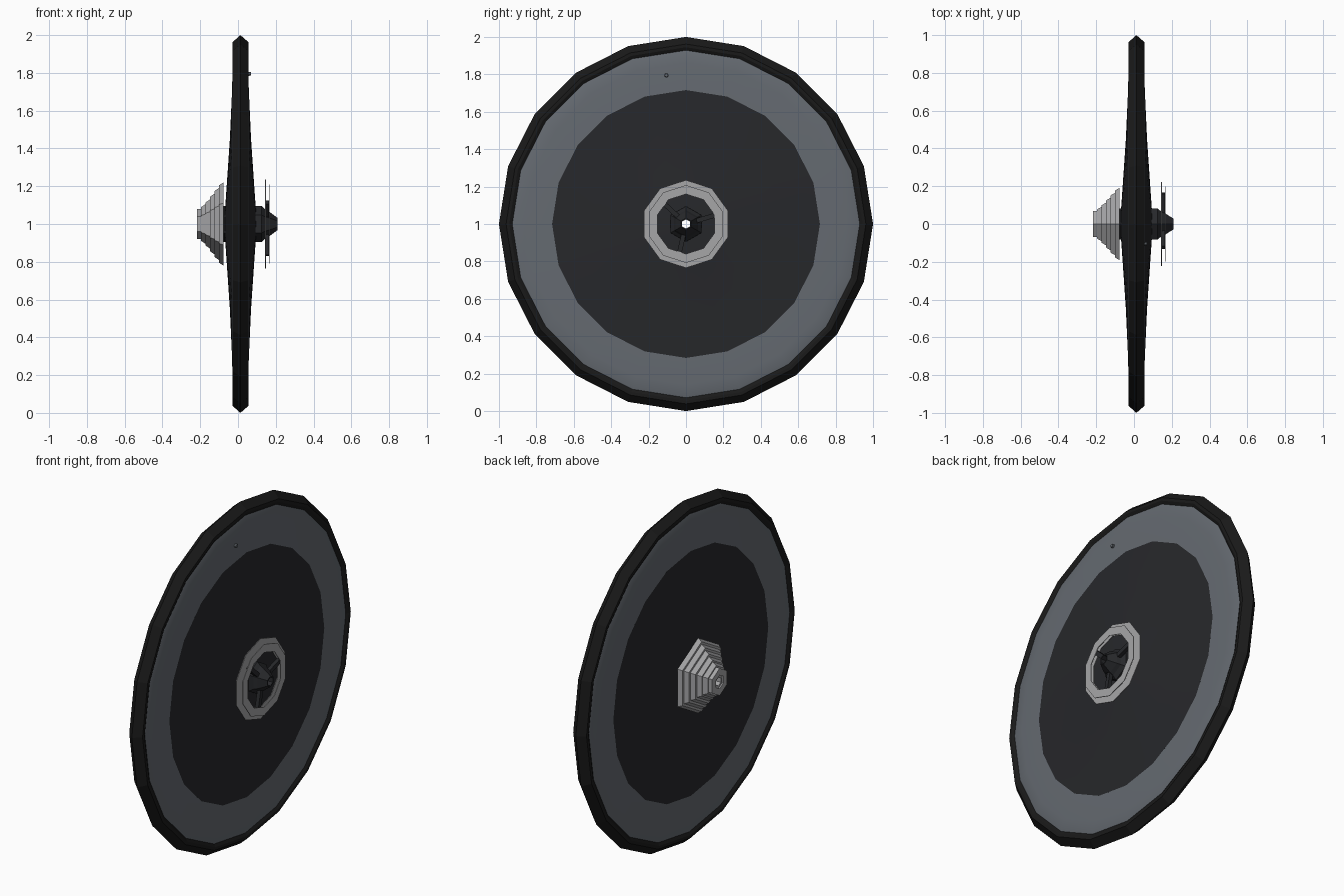
import bpy, bmesh, math
from mathutils import Matrix

if "Cube" in bpy.data.objects:
    bpy.data.objects.remove(bpy.data.objects["Cube"])

CX = 0.013          # wheel mid-plane


def mat(name, rgb):
    m = bpy.data.materials.new(name)
    m.diffuse_color = (*rgb, 1)
    m.use_nodes = True
    m.node_tree.nodes["Principled BSDF"].inputs["Base Color"].default_value = m.diffuse_color
    return m


RUBBER = mat("rubber", (0.010, 0.010, 0.010))
CARBON = mat("carbon", (0.020, 0.021, 0.024))
RIM = mat("rim_grey", (0.13, 0.145, 0.165))
STEEL = mat("steel", (0.38, 0.38, 0.39))


def finish(name, bm, material, smooth):
    bmesh.ops.recalc_face_normals(bm, faces=bm.faces)
    me = bpy.data.meshes.new(name)
    bm.to_mesh(me)
    bm.free()
    ob = bpy.data.objects.new(name, me)
    bpy.context.collection.objects.link(ob)
    me.materials.append(material)
    if smooth:
        bpy.ops.object.select_all(action='DESELECT')
        ob.select_set(True)
        bpy.context.view_layer.objects.active = ob
        bpy.ops.object.shade_smooth_by_angle(angle=math.radians(30))
    return ob


def lathe(name, profile, sides, material, smooth=False):
    """Spin a closed (x, radius) profile about the axle."""
    bm = bmesh.new()
    rings = []
    for i in range(sides):
        a = 2 * math.pi * i / sides
        rings.append([bm.verts.new((x, r * math.sin(a), 1 + r * math.cos(a)))
                      for x, r in profile])
    n = len(profile)
    for i in range(sides):
        p, q = rings[i], rings[(i + 1) % sides]
        for j in range(n):
            k = (j + 1) % n
            bm.faces.new((p[j], p[k], q[k], q[j]))
    return finish(name, bm, material, smooth)


def mirrored(half):
    """Half profile (half width, radius) -> closed profile about the mid-plane."""
    return ([(CX + w, r) for w, r in half] +
            [(CX - w, r) for w, r in reversed(half) if w > 0])


def washer(name, x, thick, r_in, r_out, sides, material):
    h = thick / 2
    lathe(name, [(x - h, r_in), (x - h, r_out), (x + h, r_out), (x + h, r_in)],
          sides, material)


# Tyre, rim and lens-shaped disc
lathe("tyre", mirrored([(0, 1.0), (0.043, 0.962), (0.043, 0.945),
                        (0.030, 0.922), (0.015, 0.915)]), 20, RUBBER)
lathe("rim", mirrored([(0.032, 0.935), (0.038, 0.915), (0.042, 0.86),
                       (0.044, 0.715), (0.020, 0.715)]), 20, RIM, True)
lathe("disc", mirrored([(0.044, 0.716), (0.056, 0.45), (0.073, 0.2),
                        (0.082, 0.07), (0.082, 0.03)]), 20, CARBON, True)

# Hollow hub and tapered axle end
lathe("hub", [(-0.10, 0.025), (-0.10, 0.06), (-0.075, 0.095), (0.125, 0.095),
              (0.145, 0.075), (0.165, 0.065), (0.21, 0.032), (0.21, 0.025)],
      6, CARBON)

# Stepped sprocket stack
radii = [0.22, 0.19, 0.16, 0.13, 0.105]
for i, r in enumerate(radii):
    x0 = -0.078 - i * 0.0235
    x1 = x0 - 0.0235
    lathe(f"sprocket_{i + 1}", [(x0, 0.03), (x0, r), (x1, r - 0.016), (x1, 0.03)],
          6, STEEL)
lathe("lock_ring", [(-0.185, 0.04), (-0.185, 0.08), (-0.218, 0.08), (-0.218, 0.04)],
      6, STEEL)
lathe("axle_sleeve", [(-0.21, 0.025), (-0.21, 0.045), (-0.08, 0.045), (-0.08, 0.025)],
      6, STEEL)

# Two thin ring plates on the other side, carried by three arms
washer("large_ring", 0.145, 0.004, 0.165, 0.235, 10, STEEL)
washer("small_ring", 0.168, 0.004, 0.160, 0.208, 10, STEEL)
for i in range(3):
    bm = bmesh.new()
    turn = math.radians(17 + 120 * i)
    bmesh.ops.create_cube(bm, size=1)
    bmesh.ops.transform(bm, verts=bm.verts, matrix=(
        Matrix.Translation((0, 0, 1)) @ Matrix.Rotation(turn, 4, 'X') @
        Matrix.Translation((0.154, 0.115, 0)) @ Matrix.Diagonal((0.022, 0.11, 0.025, 1))))
    finish(f"ring_arm_{i + 1}", bm, CARBON, False)

# Valve stub
bm = bmesh.new()
bmesh.ops.create_cone(bm, cap_ends=True, segments=8, radius1=0.012, radius2=0.009,
                      depth=0.02, matrix=Matrix.Translation((0.058, -0.105, 1.795)) @
                      Matrix.Rotation(math.pi / 2, 4, 'Y'))
finish("valve", bm, RIM, False)
